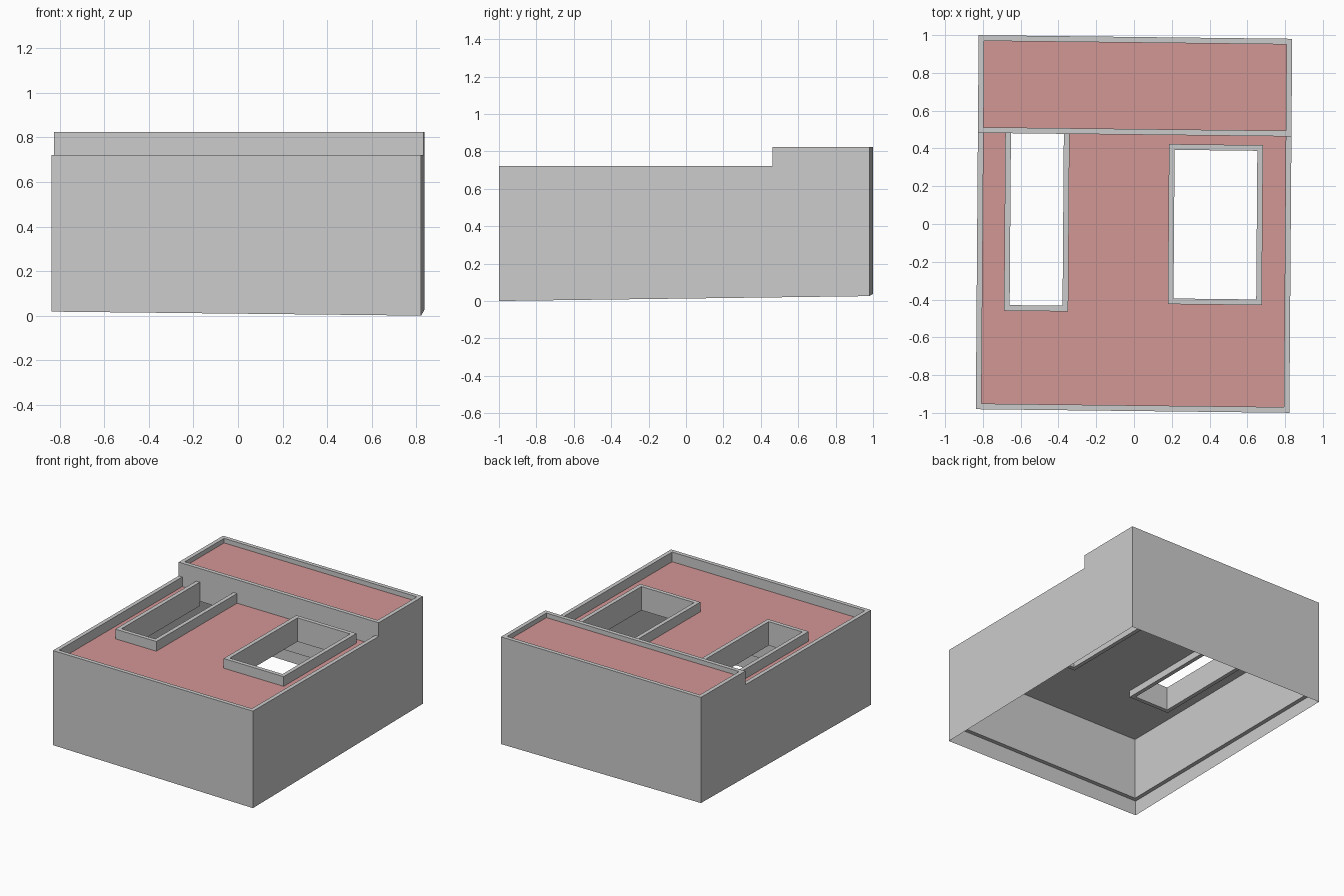
import bpy, bmesh
from mathutils import Matrix

if "Cube" in bpy.data.objects:
    bpy.data.objects.remove(bpy.data.objects["Cube"])

# slight skew of the whole footprint
SKEW = Matrix(((1, 0.0075, 0, 0), (-0.0115, 1, 0, 0), (0, 0, 1, 0), (0, 0, 0, 1)))
W, L, T = 0.83, 0.99, 0.03        # half width, half length, wall thickness
STEP_Y = 0.473                    # front face of the raised rear block
LOW, HIGH, LEDGE = 0.722, 0.824, 0.13

red = bpy.data.materials.new("roof_red")
red.diffuse_color = (0.65, 0.31, 0.30, 1)
red.use_nodes = True
red.node_tree.nodes["Principled BSDF"].inputs["Base Color"].default_value = red.diffuse_color


def finish(name, bm, mat=None, merge=True):
    bmesh.ops.remove_doubles(bm, verts=bm.verts, dist=1e-5)
    if merge:
        bmesh.ops.dissolve_limit(bm, angle_limit=0.01, verts=bm.verts, edges=bm.edges)
    bm.transform(SKEW)
    me = bpy.data.meshes.new(name)
    bm.to_mesh(me)
    bm.free()
    ob = bpy.data.objects.new(name, me)
    bpy.context.collection.objects.link(ob)
    if mat:
        me.materials.append(mat)
    return ob


def quad(bm, *pts):
    bm.faces.new([bm.verts.new(p) for p in pts])


def sheet(name, xs, ys, skip, z, up, mat=None):
    """Flat sheet made from grid cells, leaving out the skipped cells."""
    bm = bmesh.new()
    for i in range(len(xs) - 1):
        for j in range(len(ys) - 1):
            if (i, j) not in skip:
                p = [(xs[i], ys[j], z), (xs[i + 1], ys[j], z),
                     (xs[i + 1], ys[j + 1], z), (xs[i], ys[j + 1], z)]
                quad(bm, *(p if up else p[::-1]))
    return finish(name, bm, mat, merge=False)


def band(name, outer, inner, z0, z1, closed):
    """Solid upright band between two matching outlines."""
    bm = bmesh.new()
    n = len(outer)
    for i in range(n if closed else n - 1):
        k = (i + 1) % n
        a, b, c, d = outer[i], outer[k], inner[k], inner[i]
        quad(bm, (*a, z0), (*b, z0), (*b, z1), (*a, z1))
        quad(bm, (*c, z0), (*d, z0), (*d, z1), (*c, z1))
        quad(bm, (*a, z1), (*b, z1), (*c, z1), (*d, z1))
        quad(bm, (*d, z0), (*c, z0), (*b, z0), (*a, z0))
    return finish(name, bm, merge=False)


def ground(x, y):
    u, v = (x + W) / (2 * W), (y + L) / (2 * L)
    return 0.018 * (1 - u) + v * (0.02 + 0.006 * u)


# Outer walls: thin skin to the sloping ground, thick above the ledge
iw, il = W - T, L - T
outer = [(-W, STEP_Y), (-W, -L), (W, -L), (W, STEP_Y), (W, L), (-W, L)]
inner = [(-iw, STEP_Y), (-iw, -il), (iw, -il), (iw, STEP_Y), (iw, il), (-iw, il)]
bm = bmesh.new()
for i in range(6):
    k = (i + 1) % 6
    a, b, c, d = outer[i], outer[k], inner[k], inner[i]
    top = LOW if i < 3 else HIGH
    quad(bm, (*a, ground(*a)), (*b, ground(*b)), (*b, LOW), (*a, LOW))
    quad(bm, (*c, LEDGE), (*d, LEDGE), (*d, LOW), (*c, LOW))
    quad(bm, (*d, LEDGE), (*c, LEDGE), (*b, LEDGE), (*a, LEDGE))
    quad(bm, (*a, top), (*b, top), (*c, top), (*d, top))
    if i >= 3:
        quad(bm, (*a, LOW), (*b, LOW), (*b, HIGH), (*a, HIGH))
        quad(bm, (*c, LOW), (*d, LOW), (*d, HIGH), (*c, HIGH))
for x0, x1 in ((-W, -iw), (iw, W)):          # stepped wall ends
    quad(bm, (x0, STEP_Y, LOW), (x1, STEP_Y, LOW), (x1, STEP_Y, HIGH), (x0, STEP_Y, HIGH))
finish("outer_walls", bm)

# Front wall of the raised rear block
band("rear_block_front_wall", [(-iw, STEP_Y), (iw, STEP_Y)],
     [(-iw, STEP_Y + T), (iw, STEP_Y + T)], 0.58, HIGH, False)

# Curbs around the two roof openings
rx0, rx1, ry0, ry1 = 0.182, 0.68, -0.422, 0.425
lx0, lx1, ly0 = -0.685, -0.345, -0.467
band("right_opening_curb",
     [(rx0, ry0), (rx1, ry0), (rx1, ry1), (rx0, ry1)],
     [(rx0 + T, ry0 + T), (rx1 - T, ry0 + T), (rx1 - T, ry1 - T), (rx0 + T, ry1 - T)],
     0.545, LOW, True)
band("left_opening_curb",
     [(lx0, STEP_Y), (lx0, ly0), (lx1, ly0), (lx1, STEP_Y)],
     [(lx0 + T, STEP_Y), (lx0 + T, ly0 + T), (lx1 - T, ly0 + T), (lx1 - T, STEP_Y)],
     0.545, LOW, False)

# Roof surfaces and the ceilings under them
xs = [-iw, lx0, lx1, rx0, rx1, iw]
ys = [-il, ly0, ry0, ry1, STEP_Y]
holes = {(1, 1), (1, 2), (1, 3), (3, 2)}
sheet("low_roof", xs, ys, holes, 0.65, True, red)
sheet("low_ceiling", xs, ys, holes, 0.595, False)
sheet("high_roof", [-iw, iw], [STEP_Y + T, il], set(), 0.79, True, red)
sheet("high_ceiling", [-iw, iw], [STEP_Y + T, il], set(), 0.735, False)
